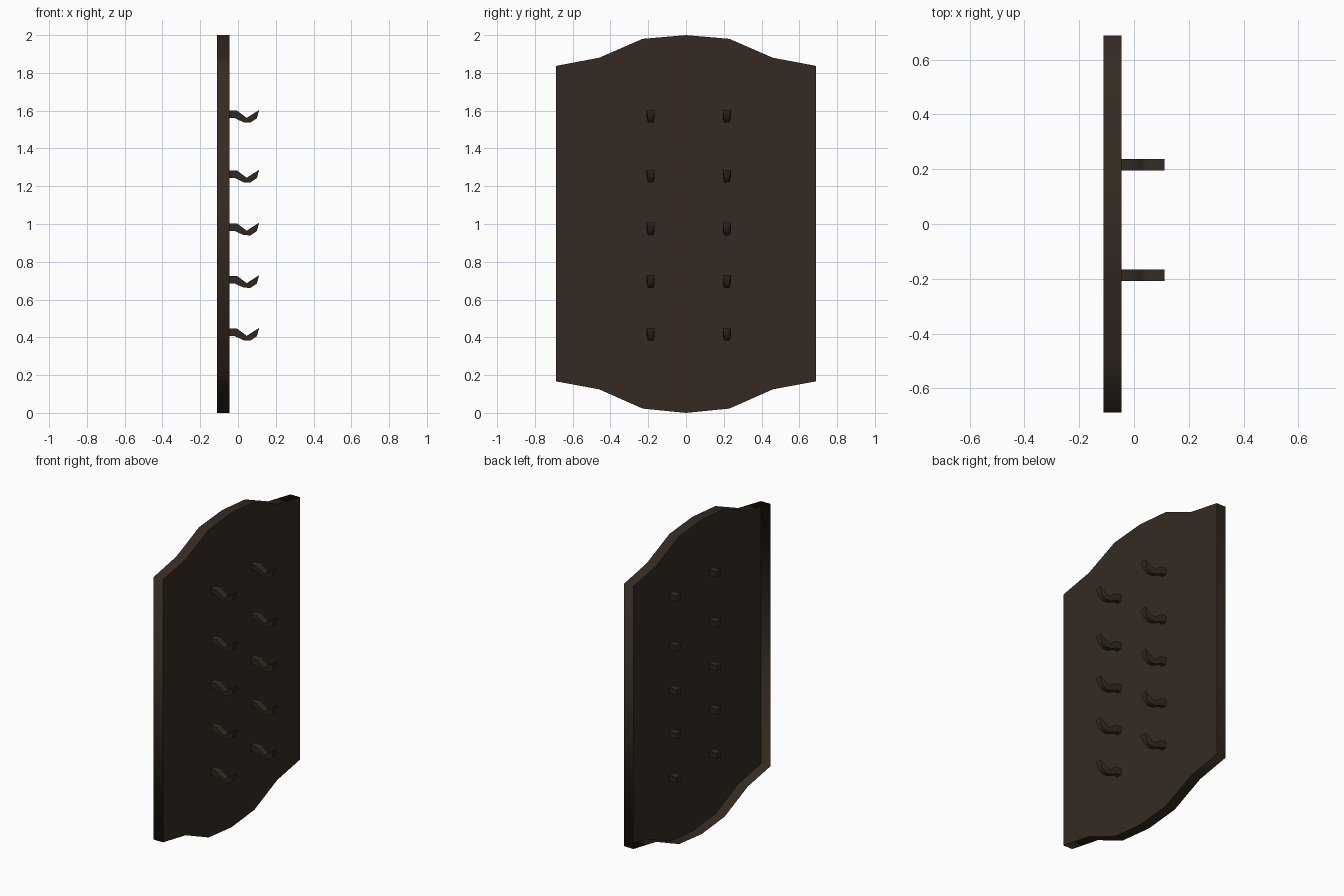
import bpy, bmesh, math

if "Cube" in bpy.data.objects:
    bpy.data.objects.remove(bpy.data.objects["Cube"])

wood = bpy.data.materials.new("dark brown wood")
wood.diffuse_color = (0.035, 0.0245, 0.0155, 1)
wood.use_nodes = True
wood.node_tree.nodes["Principled BSDF"].inputs["Base Color"].default_value = wood.diffuse_color

BACK, FRONT = -0.112, -0.046   # board depth range in x


def finish(name, bm, angle):
    mesh = bpy.data.meshes.new(name)
    bm.to_mesh(mesh)
    bm.free()
    mesh.materials.append(wood)
    ob = bpy.data.objects.new(name, mesh)
    bpy.context.collection.objects.link(ob)
    bpy.ops.object.select_all(action='DESELECT')
    ob.select_set(True)
    bpy.context.view_layer.objects.active = ob
    bpy.ops.object.shade_smooth_by_angle(angle=math.radians(angle))
    return ob


# Board: thin front sheet with a rim folded back, open behind
half = [(0.0, 2.0), (0.23, 1.98), (0.46, 1.88), (0.688, 1.837)]
half += [(0.688, 0.167), (0.46, 0.125), (0.23, 0.023), (0.0, 0.0)]
outline = half + [(-y, z) for y, z in half[-2:0:-1]]
bm = bmesh.new()
front = [bm.verts.new((FRONT, y, z)) for y, z in outline]
back = [bm.verts.new((BACK, y, z)) for y, z in outline]
face = bm.faces.new(front[::-1])
for i in range(len(front)):
    j = (i + 1) % len(front)
    bm.faces.new((front[i], front[j], back[j], back[i]))
bm.normal_update()
if face.normal.x < 0:
    bmesh.ops.reverse_faces(bm, faces=[face])
for f in bm.faces:
    if f is not face:
        c = f.calc_center_median()
        if f.normal.y * c.y + f.normal.z * (c.z - 1) < 0:
            f.normal_flip()
finish("board", bm, 85)

# Hook stations: top (x, z) and bottom (x, z), z measured from the hook's top
stations = [((-0.100, -0.004), (-0.100, -0.043)),
            ((-0.005, -0.004), (-0.018, -0.043)),
            ((0.022, -0.024), (0.030, -0.066)),
            ((0.046, -0.042), (0.066, -0.067)),
            ((0.112, 0.0), (0.100, -0.044))]


def hook(name, yc, zt):
    bm = bmesh.new()
    rings = []
    for (xt, za), (xb, zb) in stations:
        rings.append([bm.verts.new(p) for p in (
            (xt, yc - 0.021, zt + za), (xt, yc + 0.021, zt + za),
            (xb, yc + 0.015, zt + zb), (xb, yc - 0.015, zt + zb))])
    for a, b in zip(rings, rings[1:]):
        for i in range(4):
            j = (i + 1) % 4
            bm.faces.new((a[i], a[j], b[j], b[i]))
    bm.faces.new(rings[0])
    bm.faces.new(rings[-1])
    bmesh.ops.recalc_face_normals(bm, faces=bm.faces)
    finish(name, bm, 75)


# Two columns of five hooks
for side, yc in (("left", -0.187), ("right", 0.216)):
    for n, zt in enumerate((1.604, 1.287, 1.007, 0.729, 0.45)):
        hook(f"hook_{side}_{n + 1}", yc, zt)
